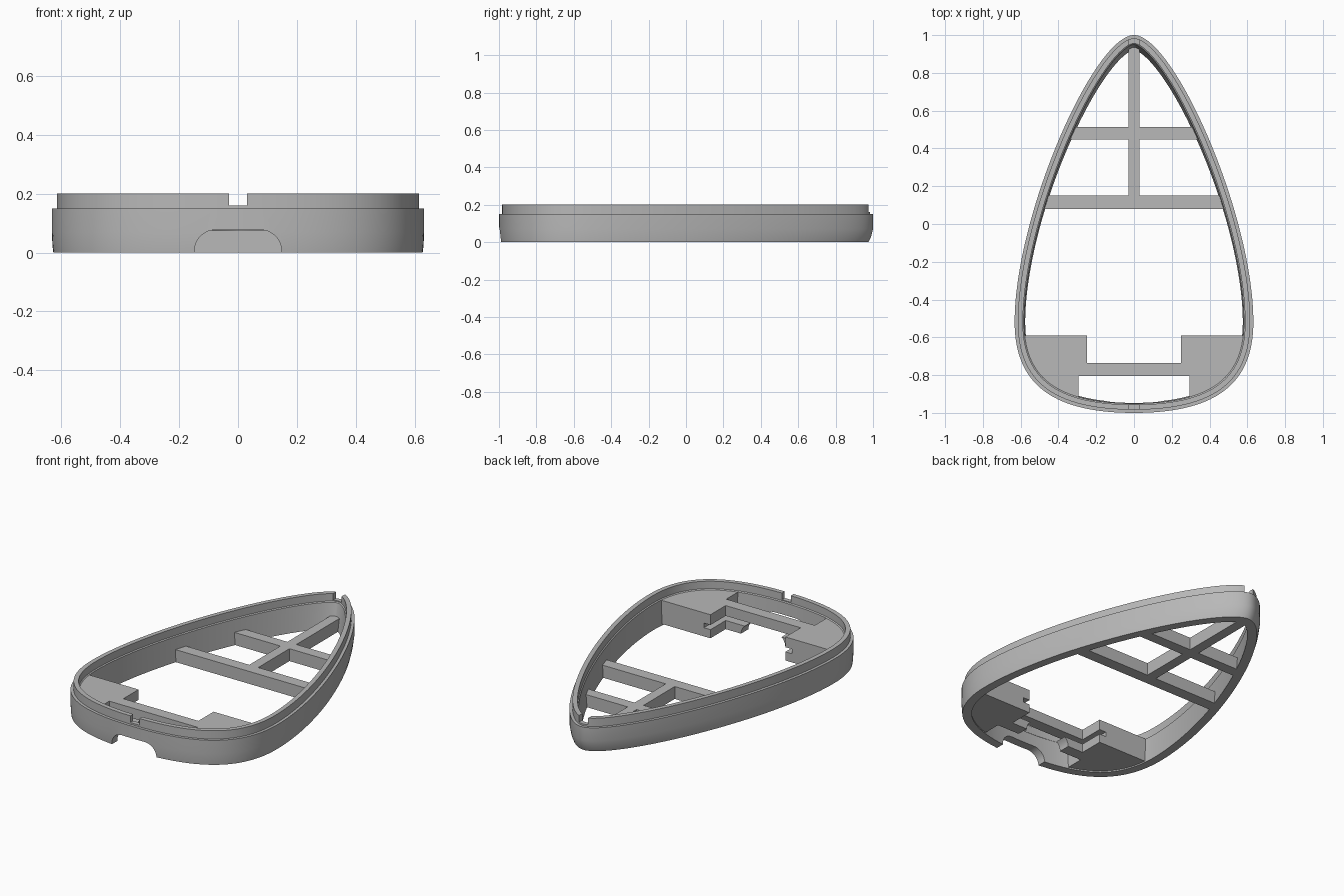
import bpy, bmesh, math
from mathutils import Vector
from mathutils.geometry import interpolate_bezier

if "Cube" in bpy.data.objects:
    bpy.data.objects.remove(bpy.data.objects["Cube"])

grey = bpy.data.materials.new("plain_grey")
grey.use_nodes = True
COLOUR = (0.48, 0.48, 0.48, 1)
grey.diffuse_color = COLOUR
grey.node_tree.nodes["Principled BSDF"].inputs["Base Color"].default_value = COLOUR


def make(name, bm):
    bmesh.ops.recalc_face_normals(bm, faces=bm.faces)
    mesh = bpy.data.meshes.new(name)
    bm.to_mesh(mesh)
    bm.free()
    obj = bpy.data.objects.new(name, mesh)
    bpy.context.collection.objects.link(obj)
    mesh.materials.append(grey)
    return obj


def loft(name, rings, closed=False):
    """Skin a row of equal point rings; either a closed tube or a capped solid."""
    bm = bmesh.new()
    loops = [[bm.verts.new(p) for p in ring] for ring in rings]
    n = len(loops[0])
    pairs = list(zip(loops, loops[1:]))
    if closed:
        pairs.append((loops[-1], loops[0]))
    else:
        bm.faces.new(loops[0])
        bm.faces.new(loops[-1])
    for a, b in pairs:
        for i in range(n):
            j = (i + 1) % n
            bm.faces.new((a[i], a[j], b[j], b[i]))
    return make(name, bm)


def box(name, x, y, z):
    ring = lambda h: [(x[0], y[0], h), (x[1], y[0], h), (x[1], y[1], h), (x[0], y[1], h)]
    return loft(name, [ring(z[0]), ring(z[1])])


def carve(obj, cutters, operation="DIFFERENCE"):
    for cutter in cutters:
        cutter.hide_render = True
        mod = obj.modifiers.new("carve", "BOOLEAN")
        mod.operation, mod.object, mod.solver = operation, cutter, "EXACT"
        bpy.context.view_layer.objects.active = obj
        bpy.ops.object.modifier_apply(modifier=mod.name)


def discard(cutters):
    for cutter in cutters:
        bpy.data.objects.remove(cutter)


# Egg-shaped outline: one half from two curves, then mirrored
back, side, front = Vector((0, 1)), Vector((0.632, -0.52)), Vector((0, -1))
half = interpolate_bezier(back, Vector((0.21, 1)), Vector((0.632, 0.05)), side, 60)[:-1]
half += interpolate_bezier(side, Vector((0.632, -0.87)), Vector((0.4, -1)), front, 40)
half = [Vector(p[:2]) for p in half]
outline = half + [Vector((-p.x, p.y)) for p in half[-2:0:-1]]


def egg(inset, z, lean=0.0):
    """Outline moved inwards, with the narrow end pulled in by the lean."""
    ring = []
    n = len(outline)
    for i, p in enumerate(outline):
        t = (outline[(i + 1) % n] - outline[i - 1]).normalized()
        q = p + Vector((t.y, -t.x)) * inset
        ring.append((q.x, q.y - lean * max(0, q.y), z))
    return ring


# Shell wall with a ledge and raised lip; section given as inset, height, lean
section = [(0.005, 0, 0.02), (0.002, 0.025, 0.01), (0, 0.07, 0), (0, 0.15, 0),
           (0.017, 0.15, 0), (0.017, 0.2, 0), (0.044, 0.2, 0), (0.044, 0.155, 0),
           (0.05, 0.15, 0), (0.056, 0, 0.025)]
shell = loft("shell_wall", [egg(*s) for s in section], closed=True)

# Arched port opening
WIDE, HIGH, R = 0.148, 0.077, 0.072
arch = [(WIDE, -0.1)]
arch += [(WIDE - R + R * math.cos(a), HIGH - R + R * math.sin(a))
         for a in (math.radians(10 * k) for k in range(10))]
arch += [(-x, z) for x, z in reversed(arch)]
port = loft("port_cutter", [[(x, y, z) for x, z in arch] for y in (-1.1, -0.7)])
notch = box("notch_cutter", (-0.03, 0.03), (-1.1, 1.1), (0.16, 0.3))
carve(shell, [port, notch])

# Front tray: corner blocks joined by a bridge, with a thin board slot
tray = loft("front_tray", [egg(0.03, 0.008), egg(0.03, 0.15)])
limit = box("tray_limit", (-1, 1), (-1.2, -0.59), (-0.5, 0.5))
carve(tray, [limit], "INTERSECT")
cuts = [box("recess_cutter", (-0.25, 0.25), (-0.735, -0.4), (-0.5, 0.5)),
        box("window_cutter", (-0.295, 0.295), (-1.2, -0.805), (-0.5, 0.5)),
        box("slot_cutter", (-0.294, 0.294), (-0.9, -0.4), (0.06, 0.088))]
carve(tray, cuts + [port])
discard(cuts + [port, notch, limit])

# Floor ribs
BAR = (0, 0.075)
box("centre_rib", (-0.03, 0.03), (0.1, 0.95), BAR)
for name, reach, y in (("rear_cross_rib", 0.345, (0.447, 0.513)),
                       ("middle_cross_rib", 0.475, (0.08, 0.15))):
    box(name, (-reach, reach), y, BAR)

# Smooth curved walls, crisp edges
bpy.ops.object.select_all(action="DESELECT")
for obj in (shell, tray):
    obj.select_set(True)
bpy.context.view_layer.objects.active = shell
bpy.ops.object.shade_smooth_by_angle(angle=math.radians(30))
